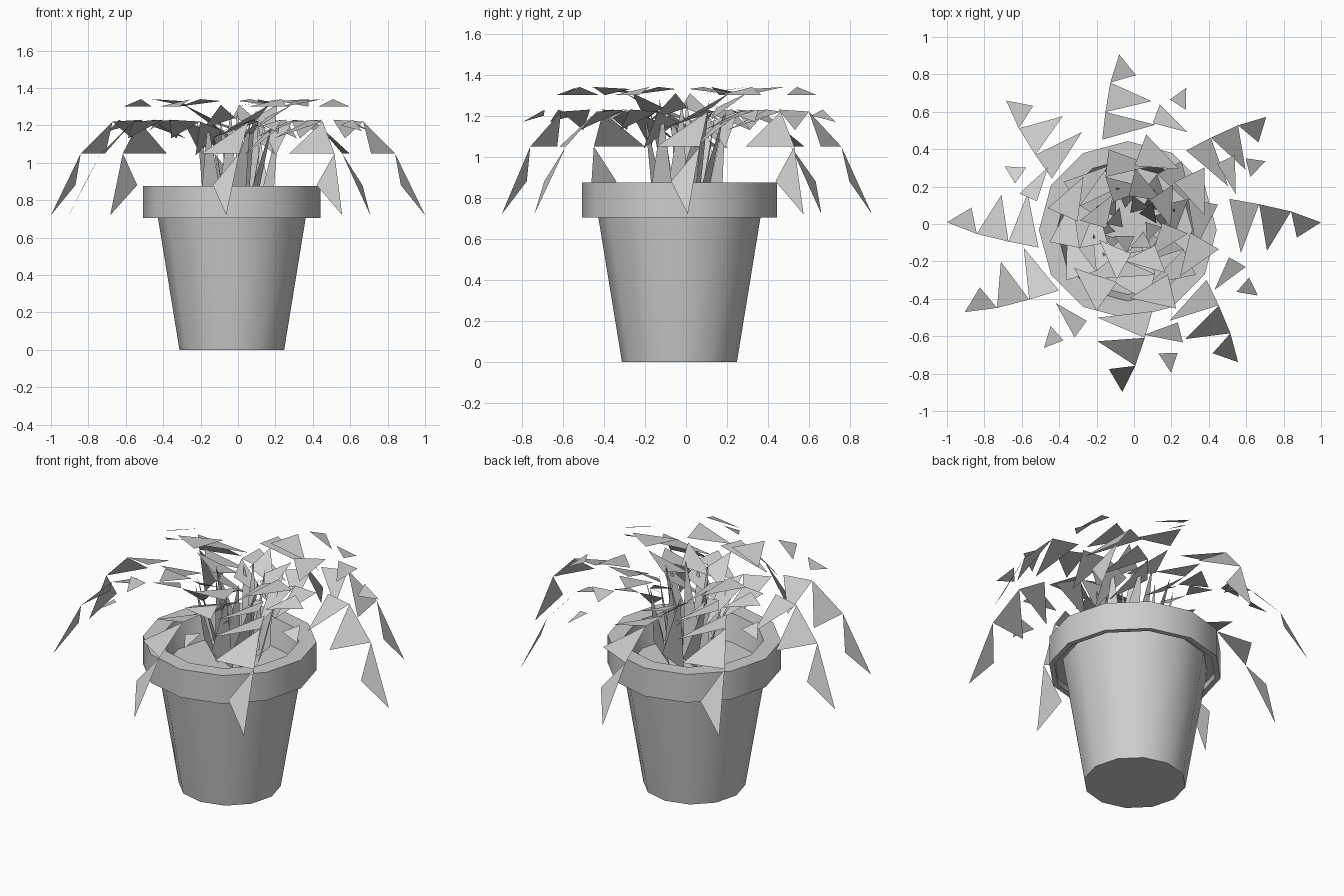
import bpy, bmesh, math
from mathutils import Vector

cube = bpy.data.objects.get("Cube")
if cube:
    bpy.data.objects.remove(cube, do_unlink=True)

SHADE = (0.62, 0.62, 0.62, 1)
grey = bpy.data.materials.new("plain grey")
grey.use_nodes = True
grey.diffuse_color = SHADE
grey.node_tree.nodes["Principled BSDF"].inputs["Base Color"].default_value = SHADE

POT_CENTRE = Vector((-0.033, -0.032, 0))


def add_object(name, bm):
    mesh = bpy.data.meshes.new(name)
    bm.to_mesh(mesh)
    bm.free()
    mesh.materials.append(grey)
    obj = bpy.data.objects.new(name, mesh)
    bpy.context.collection.objects.link(obj)
    return obj


def lathe(name, profile, sides=12):
    """Turn a radius/height profile around the pot's axis."""
    bm = bmesh.new()
    verts = [bm.verts.new(POT_CENTRE + Vector((r, 0, z))) for r, z in profile]
    edges = [bm.edges.new(pair) for pair in zip(verts, verts[1:])]
    bmesh.ops.spin(bm, geom=verts + edges, cent=POT_CENTRE, axis=(0, 0, 1),
                   angle=math.tau, steps=sides, use_duplicate=False)
    bmesh.ops.remove_doubles(bm, verts=bm.verts, dist=0.0005)
    bmesh.ops.recalc_face_normals(bm, faces=bm.faces)
    obj = add_object(name, bm)
    bpy.ops.object.select_all(action='DESELECT')
    obj.select_set(True)
    bpy.context.view_layer.objects.active = obj
    bpy.ops.object.shade_smooth_by_angle(angle=math.radians(40))


# Tapered pot with an overhanging rim, hollow above the soil
lathe("pot", [(0, 0), (0.28, 0), (0.395, 0.705), (0.40, 0.74), (0.445, 0.74),
              (0.445, 0.705), (0.475, 0.705), (0.475, 0.875), (0.38, 0.875),
              (0.345, 0.72), (0, 0.72)])

# Leaflets as (outward, sideways, height) triangles, from tip to stem
LONG_FROND = [
    [(1.0, 0, 0.72), (0.84, -0.06, 1.05), (0.87, 0.08, 0.88)],
    [(0.84, -0.06, 1.05), (0.67, -0.1, 1.22), (0.71, 0.15, 1.05)],
    [(0.67, -0.1, 1.22), (0.51, -0.13, 1.23), (0.57, 0.16, 1.13)],
    [(0.45, -0.1, 1.23), (0.29, -0.13, 1.22), (0.33, 0.13, 1.13)],
    [(0.29, -0.13, 1.22), (0.14, -0.1, 1.17), (0.2, 0.1, 1.04)],
    [(0.22, -0.08, 1.22), (0.1, -0.04, 0.73), (0.19, 0.05, 0.84)],
]
SHORT_FROND = [
    [(0.78, 0, 1.17), (0.69, -0.06, 1.23), (0.67, 0.04, 1.2)],
    [(0.645, -0.1, 1.3), (0.54, -0.1, 1.34), (0.56, 0.09, 1.3)],
    [(0.47, -0.11, 1.34), (0.29, -0.11, 1.33), (0.36, 0.12, 1.3)],
    [(0.28, -0.1, 1.31), (0.13, -0.08, 1.24), (0.17, 0.1, 1.18)],
    [(0.14, -0.06, 1.28), (0.05, -0.04, 0.73), (0.11, 0.05, 0.8)],
]


def frond(name, leaflets, degrees, reach):
    """Place a chain of flat leaflets pointing outward at an angle."""
    a = math.radians(degrees)
    out = Vector((math.cos(a), math.sin(a), 0)) * reach
    side = Vector((math.sin(a), -math.cos(a), 0))
    bm = bmesh.new()
    for leaflet in leaflets:
        face = bm.faces.new([bm.verts.new(out * u + side * v + Vector((0, 0, z)))
                             for u, v, z in leaflet])
        face.normal_update()
        if face.normal.z < 0:
            face.normal_flip()
    add_object(name, bm)


# Drooping outer fronds
for angle, reach in [(0.5, 1), (39, 0.91), (95, 0.91), (136, 0.95),
                     (179.5, 1), (207.5, 1.02), (266, 0.9), (307, 0.925)]:
    frond("long_frond", LONG_FROND, angle, reach)

# Level upper fronds
for angle, reach in [(25.5, 1), (69, 1), (156, 0.97),
                     (234, 1.05), (284, 1.05), (330, 0.98)]:
    frond("short_frond", SHORT_FROND, angle, reach)
